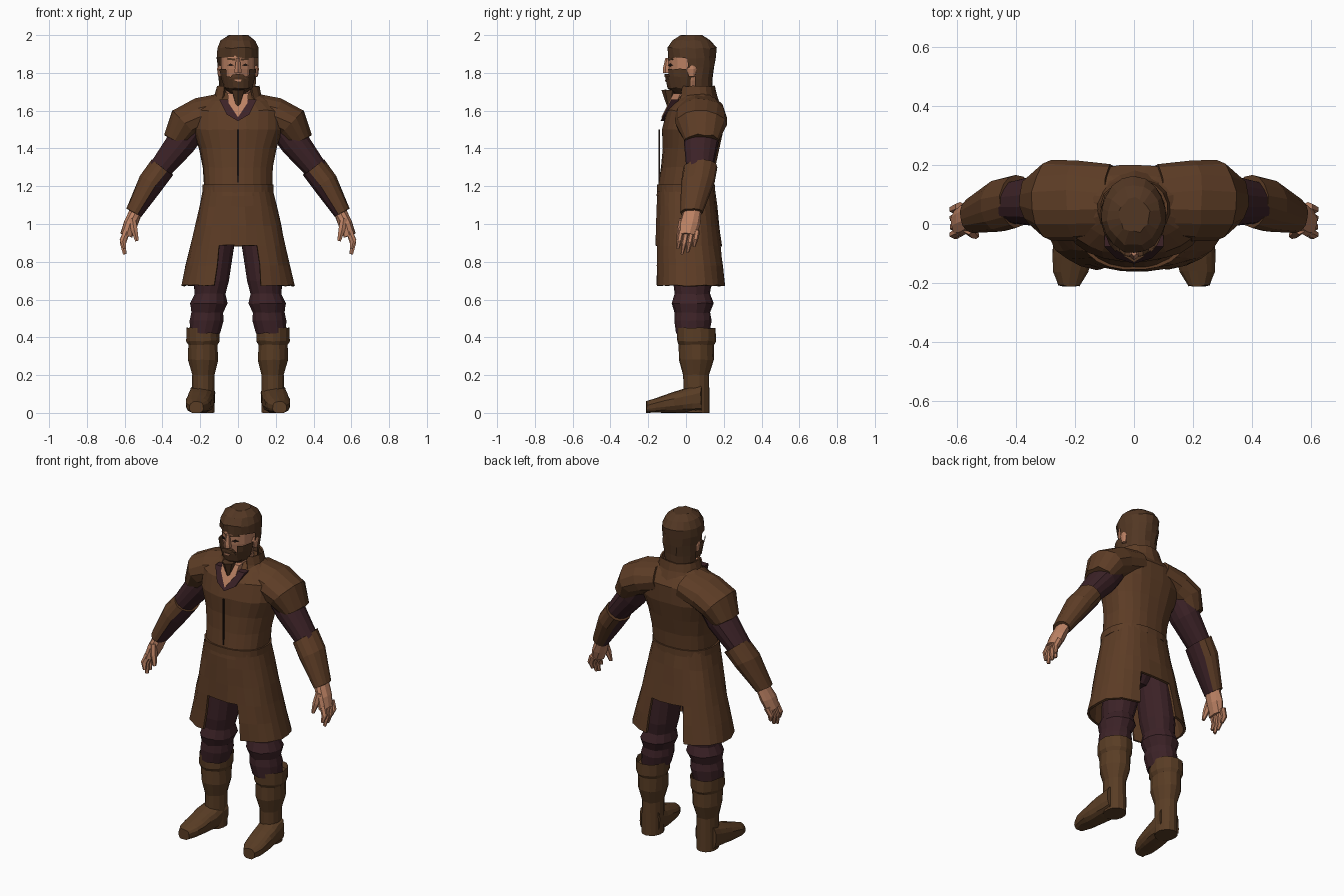
import bpy
import bmesh
import math
import random
from mathutils import Vector

random.seed(4)
if "Cube" in bpy.data.objects:
    bpy.data.objects.remove(bpy.data.objects["Cube"], do_unlink=True)


def material(name, red, green, blue):
    mat = bpy.data.materials.new(name)
    mat.use_nodes = True
    mat.diffuse_color = (red, green, blue, 1)
    shader = mat.node_tree.nodes["Principled BSDF"]
    shader.inputs["Base Color"].default_value = mat.diffuse_color
    shader.inputs["Roughness"].default_value = 0.9
    return mat


leather = material("brown leather", 0.11, 0.046, 0.019)
boot_leather = material("boot leather", 0.1, 0.046, 0.018)
cloth = material("plum cloth", 0.045, 0.016, 0.02)
skin = material("skin", 0.5, 0.22, 0.125)
hair_brown = material("hair brown", 0.085, 0.038, 0.017)
dark = material("dark brown", 0.02, 0.01, 0.007)

AXIS_X, AXIS_Y, AXIS_Z = Vector((1, 0, 0)), Vector((0, 1, 0)), Vector((0, 0, 1))


def finish(bm, name, mats, mirror, thickness=0):
    """Turn a bmesh into a named object with its modifiers."""
    bmesh.ops.recalc_face_normals(bm, faces=bm.faces)
    mesh = bpy.data.meshes.new(name)
    bm.to_mesh(mesh)
    bm.free()
    for mat in mats:
        mesh.materials.append(mat)
    obj = bpy.data.objects.new(name, mesh)
    bpy.context.collection.objects.link(obj)
    if thickness:
        solid = obj.modifiers.new("thickness", "SOLIDIFY")
        solid.thickness = thickness
    if mirror:
        obj.modifiers.new("mirror", "MIRROR").use_axis[0] = True


def loft(name, rings, mats, seg=14, frame="flat", power=1.0, keep=None, rule=None,
         caps=True, rough=0.003, mirror=False, thickness=0):
    """Skin elliptical rings, each given as centre, radius across and radius deep."""
    bm = bmesh.new()
    loops = []
    for i, (centre, wide, deep) in enumerate(rings):
        across, along = AXIS_X, AXIS_Y
        if frame == "tube":
            before, after = rings[max(i - 1, 0)], rings[min(i + 1, len(rings) - 1)]
            across = AXIS_Y.cross(after[0] - before[0]).normalized()
        elif frame == "foot":
            along = AXIS_Z
        loop = []
        for k in range(seg):
            angle = math.tau * (k + 0.5) / seg
            c, s = math.cos(angle), math.sin(angle)
            c = math.copysign(abs(c) ** power, c)
            s = math.copysign(abs(s) ** power, s)
            point = centre + across * c * wide + along * s * deep
            point += Vector([random.uniform(-rough, rough) for axis in "xyz"])
            point.z = min(max(point.z, 0), 2)
            loop.append(bm.verts.new(point))
        loops.append(loop)
    for low, high in zip(loops, loops[1:]):
        for k in range(seg):
            n = (k + 1) % seg
            bm.faces.new((low[k], low[n], high[n], high[k]))
    if caps:
        bm.faces.new(loops[0])
        bm.faces.new(loops[-1])
    bmesh.ops.recalc_face_normals(bm, faces=bm.faces)
    if keep:
        lost = [f for f in bm.faces if not keep(f.calc_center_median())]
        bmesh.ops.delete(bm, geom=lost, context="FACES")
    if rule:
        for face in bm.faces:
            face.material_index = rule(face.calc_center_median(), face.normal)
    finish(bm, name, mats, mirror, thickness)


def column(name, profile, mat, x=0, y=0, depth=1.0, **options):
    """Upright loft from (height, half width) pairs; x and y may follow the height."""
    def at(value, z):
        return value(z) if callable(value) else value
    rings = [(Vector((at(x, z), at(y, z), z)), w, w * at(depth, z)) for z, w in profile]
    loft(name, rings, [mat], **options)


def arm_depth(z):
    return min(0.08, 0.03 + (z - 1.06) / 5)


def limb(name, path, mats, depth, shift=0, **options):
    """Mirrored tube from (x, z, radius) points on the arm line."""
    rings = [(Vector((x, arm_depth(z) + shift, z)), r, r * depth) for x, z, r in path]
    loft(name, rings, mats, frame="tube", mirror=True, **options)


def plate(name, outline, mat, surface, depth=0.008, mirror=False):
    """Thin plate from (x, z) corners, laid on a surface that gives y."""
    bm = bmesh.new()
    face = bm.faces.new([bm.verts.new((x, surface(x, z), z)) for x, z in outline])
    made = bmesh.ops.extrude_face_region(bm, geom=[face])["geom"]
    moved = [item for item in made if isinstance(item, bmesh.types.BMVert)]
    bmesh.ops.translate(bm, verts=moved, vec=AXIS_Y * depth)
    finish(bm, name, [mat], mirror)


def both_sides(half):
    """Complete a right-hand outline, listed top to bottom, with its mirror image."""
    return half + [(-x, z) for x, z in reversed(half) if x > 0]


# Jerkin body, shoulder mantle and belt
def body_depth(z):
    return 0.83 - 0.5 * max(0, min(z - 1.2, 0.4))


column("jerkin", [(1.15, .18), (1.3, .185), (1.4, .205), (1.5, .24), (1.6, .24), (1.65, .18), (1.7, .1)],
       leather, y=lambda z: (z - 1.2) / 8, depth=body_depth, seg=24, power=0.85)
limb("shoulder_mantle", [(.08, 1.6, .09), (.2, 1.57, .1), (.28, 1.53, .1), (.33, 1.44, .07)],
     [leather], depth=1.35, rough=0.005)
column("belt", [(1.17, .19), (1.21, .19)], leather, depth=0.82, seg=24, power=0.85, rough=0)
plate("front_seam", both_sides([(.004, 1.5), (.004, 1.22)]), dark, lambda x, z: -0.146)

# Coat skirt: short flaps front and back, long side panels
loft("coat_skirt",
     [(Vector((0, t / 200, 1.2 - t * 0.105)), 0.18 + t * 0.024, 0.15 + t * 0.008) for t in range(6)],
     [leather], seg=28, power=0.8, caps=False, thickness=0.014, rough=0.004,
     keep=lambda p: p.z > 0.9 or abs(p.x) > 0.125)

# Trousers and boots
column("trouser_seat", [(1.15, .16), (.97, .18), (.89, .1)], cloth, y=0.01, depth=0.7)
column("trouser_legs", [(1, .1), (.7, .095), (.63, .085), (.58, .1), (.53, .085), (.49, .09), (.42, .08)],
       cloth, x=lambda z: 0.23 - 0.13 * z, y=0.035, depth=1.1, mirror=True)
column("boot_shafts", [(.42, .08), (.45, .09), (.38, .09), (.36, .08), (.28, .08), (.2, .06), (0, .06)],
       boot_leather, x=0.185, y=0.055, depth=1.15, mirror=True)
feet = []
for step in range(7):
    u = step / 6
    height = 0.08 - 0.05 * u
    feet.append((Vector((0.19 + 0.03 * u, 0.08 - 0.29 * u, height)), 0.07 - u ** 6 / 30, height))
loft("boot_feet", feet, [boot_leather], frame="foot", power=0.75, mirror=True)

# Sleeves, forearm guards with a cloth underside, and hands
limb("sleeves", [(.22, 1.54, .08), (.3, 1.43, .08), (.43, 1.27, .06)], [cloth], depth=1.15)
limb("forearm_guards", [(.4, 1.3, .07), (.46, 1.22, .07), (.55, 1.06, .045)], [leather, cloth], depth=1.3,
     rule=lambda p, normal: int(normal.x < -0.55 and p.z < 1.24))
limb("palms", [(.54, 1.07, .035), (.57, 1, .04), (.59, .94, .035)], [skin], depth=1.4, seg=10)
for finger, reach in enumerate((.08, .11, .1, .07)):
    limb("finger_" + str(finger + 1), [(.59, .96, .02), (.61, .95 - reach / 2, .018), (.6, .95 - reach, .01)],
         [skin], depth=0.8, shift=finger * 0.028 - 0.035, seg=6, rough=0.001)
limb("thumbs", [(.56, 1.03, .02), (.55, .97, .02), (.535, .91, .01)],
     [skin], depth=1, shift=-0.04, seg=6, rough=0.001)

# Head, neck and face
column("neck", [(1.58, .07), (1.72, .065)], skin, y=0.035, depth=1.15)
column("head", [(1.7, .06), (1.76, .08), (1.82, .09), (1.88, .092), (1.94, .085), (1.97, .05)],
       skin, y=0.015, depth=1.2, seg=16, rough=0.001)
column("nose", [(1.8, .02), (1.82, .02), (1.88, .01)], skin, y=-0.095, depth=1.4, seg=6, rough=0)
column("ears", [(1.78, .01), (1.82, .016), (1.84, .01)], skin, x=0.096, y=0.03, depth=1.7,
       seg=8, rough=0.001, mirror=True)


def face_surface(x, z):
    return 0.01 - 0.108 * math.sqrt(1 - (x / 0.092) ** 2)


def beard_surface(x, z):
    return face_surface(x, z) - 0.015


plate("eyes", [(.02, 1.84), (.04, 1.835), (.055, 1.84), (.04, 1.85)], dark, face_surface, mirror=True)
plate("eyebrows", [(.015, 1.865), (.06, 1.87), (.055, 1.88), (.015, 1.875)],
      hair_brown, face_surface, mirror=True)
plate("moustache", [(0, 1.795), (.03, 1.79), (.05, 1.765), (.02, 1.775), (0, 1.78)],
      hair_brown, beard_surface, depth=0.02, mirror=True)
plate("lips", both_sides([(.02, 1.765), (.015, 1.755)]), skin, beard_surface)

# Hair and beard shells
column("hair", [(1.62, .09), (1.77, .1), (1.83, .105), (1.88, .11), (1.93, .112), (1.97, .09), (2, .05)],
       hair_brown, y=0.03, depth=1.15, seg=18, rough=0.005,
       keep=lambda p: p.z > 1.89 or p.y > (0.045 if p.z < 1.85 else 0))
column("beard", [(1.69, .04), (1.72, .075), (1.78, .09), (1.82, .097)], hair_brown,
       y=-0.012, depth=1.12, seg=18, keep=lambda p: p.y < 0.025 and (p.z < 1.78 or abs(p.x) > 0.066))
column("beard_tuft", [(1.71, .04), (1.61, .005)], hair_brown, y=-0.09, seg=6, rough=0.001)


# Open neckline and standing collar
def chest_surface(x, z):
    return (z - 1.69) / 2 - 0.068


plate("undershirt_neckline", both_sides([(.1, 1.66), (.06, 1.58), (0, 1.545)]), cloth,
      lambda x, z: chest_surface(x, z) + 0.006, depth=0.04)
plate("bare_chest", both_sides([(.055, 1.69), (.05, 1.64), (0, 1.565)]), skin, chest_surface, depth=0.04)
column("collar", [(1.63, .15), (1.68, .125), (1.73, .115)], leather, y=0.055, depth=0.85,
       seg=18, caps=False, thickness=0.01, keep=lambda p: p.y > -0.015 or abs(p.x) > 0.085)
